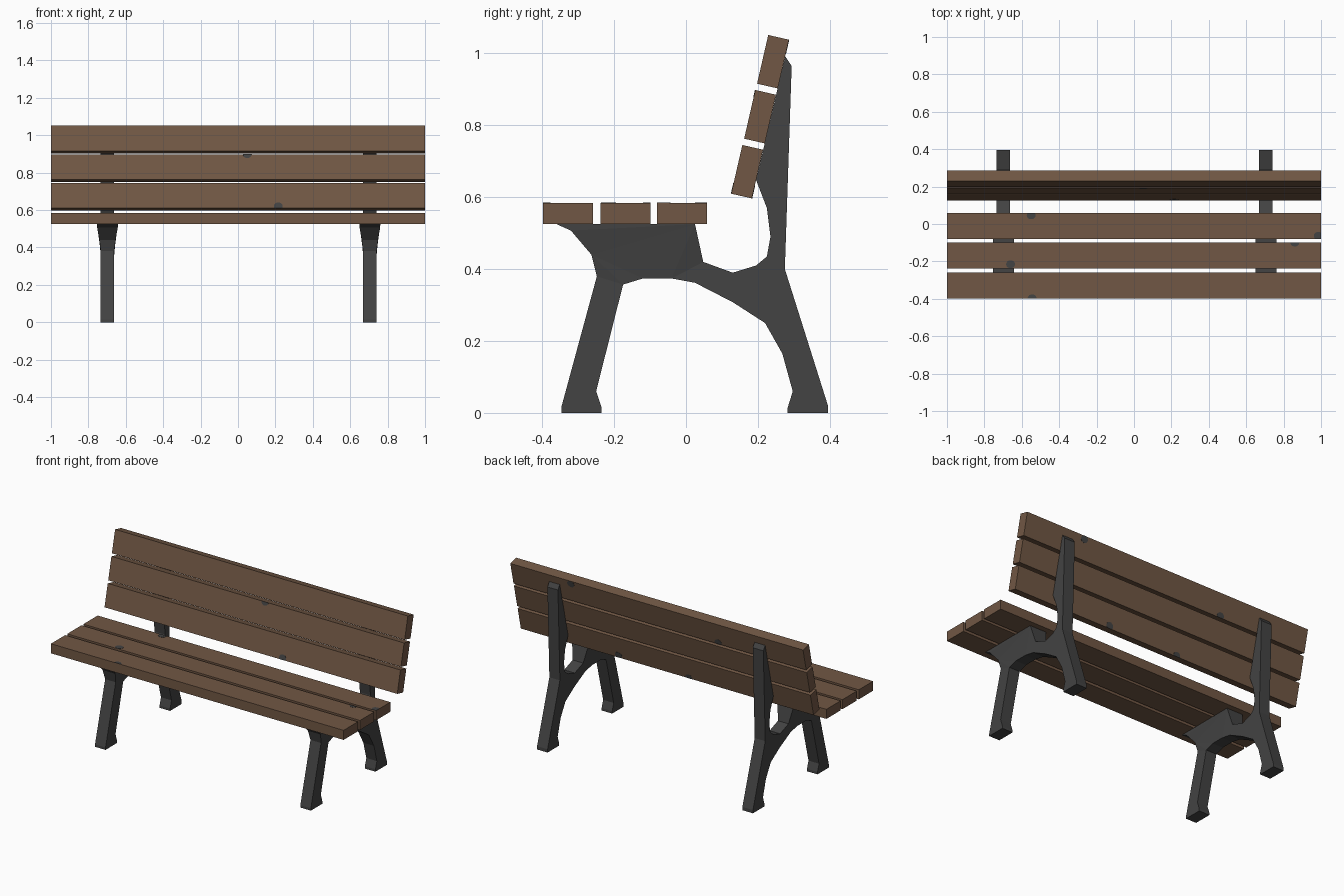
import bpy, bmesh, math
from mathutils import Matrix, Vector

if "Cube" in bpy.data.objects:
    bpy.data.objects.remove(bpy.data.objects["Cube"])


def material(name, rgb):
    m = bpy.data.materials.new(name)
    m.diffuse_color = (*rgb, 1)
    m.use_nodes = True
    m.node_tree.nodes["Principled BSDF"].inputs["Base Color"].default_value = m.diffuse_color
    return m


WOOD = material("brown_wood", (0.165, 0.096, 0.058))
IRON = material("dark_iron", (0.056, 0.056, 0.056))


def finish(bm, name, mat, matrix=Matrix()):
    bmesh.ops.recalc_face_normals(bm, faces=bm.faces)
    me = bpy.data.meshes.new(name)
    bm.to_mesh(me)
    bm.free()
    me.materials.append(mat)
    ob = bpy.data.objects.new(name, me)
    ob.matrix_world = matrix
    bpy.context.collection.objects.link(ob)
    return ob


def extrude(points, axis_map, depth):
    """Closed solid from a flat outline, swept along a depth vector."""
    bm = bmesh.new()
    face = bm.faces.new([bm.verts.new(axis_map(a, b)) for a, b in points])
    new = bmesh.ops.extrude_face_region(bm, geom=[face])["geom"]
    verts = [v for v in new if isinstance(v, bmesh.types.BMVert)]
    bmesh.ops.translate(bm, verts=verts, vec=depth)
    return bm


# Cast side frame outline (y, z)
OUTLINE = [
    (-.347, 0), (-.235, 0), (-.235, .015), (-.25, .06), (-.175, .357), (-.12, .374),
    (-.04, .374), (.025, .362), (.13, .308), (.22, .25), (.268, .165), (.297, .06),
    (.283, .015), (.283, 0), (.395, 0), (.395, .02), (.275, .40), (.294, .965),
    (.276, .992), (.195, .648), (.225, .57), (.235, .49), (.225, .435), (.195, .41),
    (.13, .39), (.048, .42), (.025, .525), (-.36, .525), (-.32, .507), (-.263, .44),
    (-.248, .38), (-.347, .015)]
HALF = 0.036


def side_frame(name, x):
    bm = extrude(OUTLINE, lambda y, z: (-HALF, y, z), (2 * HALF, 0, 0))
    bmesh.ops.triangulate(bm, faces=[f for f in bm.faces if len(f.verts) > 4])
    # Flare the frame outward where it carries the seat
    for v in bm.verts:
        if v.co.y < 0.04 and v.co.z > 0.43:
            v.co.x *= 1 + 0.55 * min(1, (v.co.z - 0.40) / 0.11)
    finish(bm, name, IRON, Matrix.Translation((x, 0, 0)))


side_frame("left_frame", -0.698)
side_frame("right_frame", 0.705)

W, T = 0.139, 0.059  # plank width and thickness


def plank(name, y, z, tilt):
    """Plank whose local z is its upper/front face, local y its width."""
    bm = bmesh.new()
    bmesh.ops.create_cube(bm, size=1, matrix=Matrix.Diagonal((2, W, T, 1)))
    mat = Matrix.Translation((0, y, z)) @ Matrix.Rotation(tilt, 4, 'X')
    finish(bm, name, WOOD, mat)
    return mat


TILT = math.radians(90 - 12.9)
seat = [plank(f"seat_plank_{i + 1}", y, 0.555, 0)
        for i, y in enumerate((-0.328, -0.1685, -0.011))]
back = [plank(f"back_plank_{i + 1}", y, z, TILT)
        for i, (y, z) in enumerate(((0.170, 0.671), (0.206, 0.824), (0.242, 0.977)))]


def chip(name, mat, x, y, r=0.024, side=1):
    """Thin dark worn patch, clipped to the plank's edges."""
    pts = []
    for i in range(14):
        a = math.tau * i / 14
        px, py = x + r * math.cos(a), y + r * 0.9 * math.sin(a)
        pts.append((max(-1, min(1, px)), max(-W / 2, min(W / 2, py))))
    pts = list(dict.fromkeys(pts))
    bm = extrude(pts, lambda a, b: (a, b, side * (T / 2 - 0.001)), (0, 0, side * 0.002))
    finish(bm, name, IRON, mat)


# Worn patches on the seat, backrest front and backrest rear
E = W / 2
CHIPS = [(seat[0], -.545, -E, 1), (seat[1], -.66, -.047, 1), (seat[1], .86, E, 1),
         (seat[2], -.55, E - .012, 1), (seat[2], .985, -E + .017, 1),
         (back[1], .05, E, 1), (back[0], .215, -E + .01, 1),
         (back[2], .59, E - .02, -1), (back[2], -.4, -E + .01, -1),
         (back[0], .33, -E + .015, -1), (back[0], -.15, -E + .005, -1)]
for i, (m, x, y, s) in enumerate(CHIPS):
    chip(f"worn_patch_{i + 1}", m, x, y, side=s)
